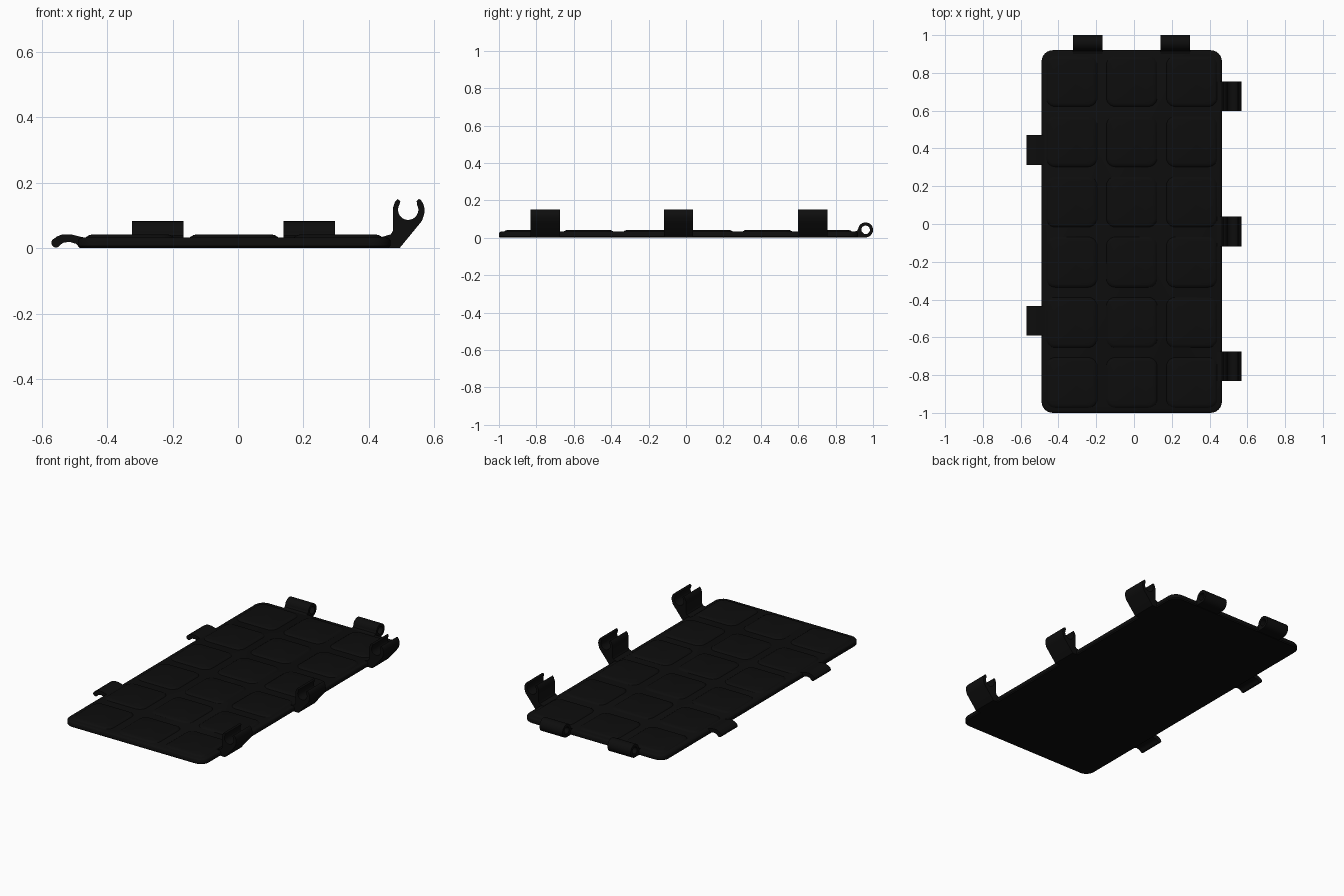
import bpy, bmesh
from math import pi, sin, cos, radians

cube = bpy.data.objects.get("Cube")
if cube:
    bpy.data.objects.remove(cube, do_unlink=True)

black = bpy.data.materials.new("matte black")
black.use_nodes = True
COLOUR = (0.004, 0.004, 0.004, 1)
black.diffuse_color = COLOUR
black.node_tree.nodes["Principled BSDF"].inputs["Base Color"].default_value = COLOUR


def finish(bm, name):
    bmesh.ops.recalc_face_normals(bm, faces=bm.faces)
    mesh = bpy.data.meshes.new(name)
    bm.to_mesh(mesh)
    bm.free()
    obj = bpy.data.objects.new(name, mesh)
    bpy.context.collection.objects.link(obj)
    mesh.materials.append(black)
    bpy.ops.object.select_all(action='DESELECT')
    obj.select_set(True)
    bpy.context.view_layer.objects.active = obj
    bpy.ops.object.shade_smooth_by_angle(angle=radians(35))
    return obj


def rounded_rect(cx, cy, w, d, r, steps=6):
    pts = []
    for i, (sx, sy) in enumerate([(1, 1), (-1, 1), (-1, -1), (1, -1)]):
        for k in range(steps + 1):
            a = pi / 2 * (i + k / steps)
            pts.append((cx + sx * (w / 2 - r) + r * cos(a),
                        cy + sy * (d / 2 - r) + r * sin(a)))
    return pts


def slab(name, cx, cy, w, d, r, layers):
    """Stack rounded rectangles; each layer is (inset, height)."""
    bm = bmesh.new()
    rings = [[bm.verts.new((x, y, z)) for x, y in
              rounded_rect(cx, cy, w - 2 * inset, d - 2 * inset, r - inset)]
             for inset, z in layers]
    n = len(rings[0])
    for low, high in zip(rings, rings[1:]):
        for i in range(n):
            j = (i + 1) % n
            bm.faces.new((low[i], low[j], high[j], high[i]))
    bm.faces.new(rings[0][::-1])
    bm.faces.new(rings[-1])
    return finish(bm, name)


def extrude_profile(name, pts, centre, width, along):
    """Extrude a side profile symmetrically along the x or y axis."""
    bm = bmesh.new()
    lo, hi = centre - width / 2, centre + width / 2
    put = (lambda p, t: (t, p[0], p[1])) if along == 'x' else (lambda p, t: (p[0], t, p[1]))
    face = bm.faces.new([bm.verts.new(put(p, lo)) for p in pts])
    grown = bmesh.ops.extrude_face_region(bm, geom=[face])["geom"]
    shift = (hi - lo, 0, 0) if along == 'x' else (0, hi - lo, 0)
    bmesh.ops.translate(bm, vec=shift, verts=[v for v in grown if isinstance(v, bmesh.types.BMVert)])
    return finish(bm, name)


def arc(cx, cz, r, start, end, steps=12):
    return [(cx + r * cos(radians(start + (end - start) * k / steps)),
             cz + r * sin(radians(start + (end - start) * k / steps))) for k in range(steps + 1)]


# Base plate with softened upper edge
slab("base_plate", -0.012, -0.04, 0.955, 1.92, 0.06,
     [(0.006, 0), (0, 0.006), (0, 0.024), (0.004, 0.03), (0.01, 0.033)])

# Grid of shallow raised pads
for row in range(6):
    for col in range(3):
        slab(f"raised_pad_{row + 1}_{col + 1}", -0.33 + 0.318 * col, -0.84 + 0.319 * row,
             0.275, 0.272, 0.05,
             [(0, 0.03), (0.004, 0.034), (0.012, 0.039), (0.02, 0.041)])

# Hollow hinge barrels along the back edge
for side, x in (("right", -0.245), ("left", 0.218)):
    bm = bmesh.new()
    n = 32
    loops = []
    for radius, dx in ((0.04, -0.0785), (0.04, 0.0785), (0.023, 0.0785), (0.023, -0.0785)):
        loops.append([bm.verts.new((x + dx, 0.96 + radius * cos(2 * pi * i / n),
                                    0.042 + radius * sin(2 * pi * i / n))) for i in range(n)])
    for a in range(4):
        p, q = loops[a], loops[(a + 1) % 4]
        for i in range(n):
            j = (i + 1) % n
            bm.faces.new((p[i], p[j], q[j], q[i]))
    finish(bm, f"hinge_barrel_{side}")
    web = [(0.9, 0.002), (0.96, 0.002), (0.955, 0.018), (0.937, 0.035),
           (0.925, 0.055), (0.915, 0.038), (0.9, 0.033)]
    extrude_profile(f"hinge_web_{side}", web, x, 0.157, 'x')

# Open snap clips along the left edge
clip = ([(0.44, 0), (0.494, 0), (0.562, 0.083)]
        + arc(0.52, 0.115, 0.05, -20, 40, 6)
        + [(0.553, 0.15), (0.546, 0.143)]
        + arc(0.52, 0.117, 0.031, 30, -210, 20)
        + [(0.496, 0.143), (0.488, 0.15)]
        + [(0.48, 0.142), (0.473, 0.122), (0.473, 0.052), (0.467, 0.042), (0.44, 0.034)])
for i, y in enumerate((-0.753, -0.04, 0.677)):
    extrude_profile(f"snap_clip_{i + 1}", clip, y, 0.157, 'y')

# Hooked tabs along the right edge
tab = ([(-0.46, 0.002), (-0.482, 0.002), (-0.495, 0.013), (-0.515, 0.019), (-0.535, 0.016)]
       + arc(-0.556, 0.016, 0.0145, -30, -220, 8)
       + [(-0.552, 0.036), (-0.535, 0.042), (-0.51, 0.042), (-0.492, 0.037), (-0.46, 0.03)])
for i, y in enumerate((-0.513, 0.392)):
    extrude_profile(f"hook_tab_{i + 1}", tab, y, 0.157, 'y')
